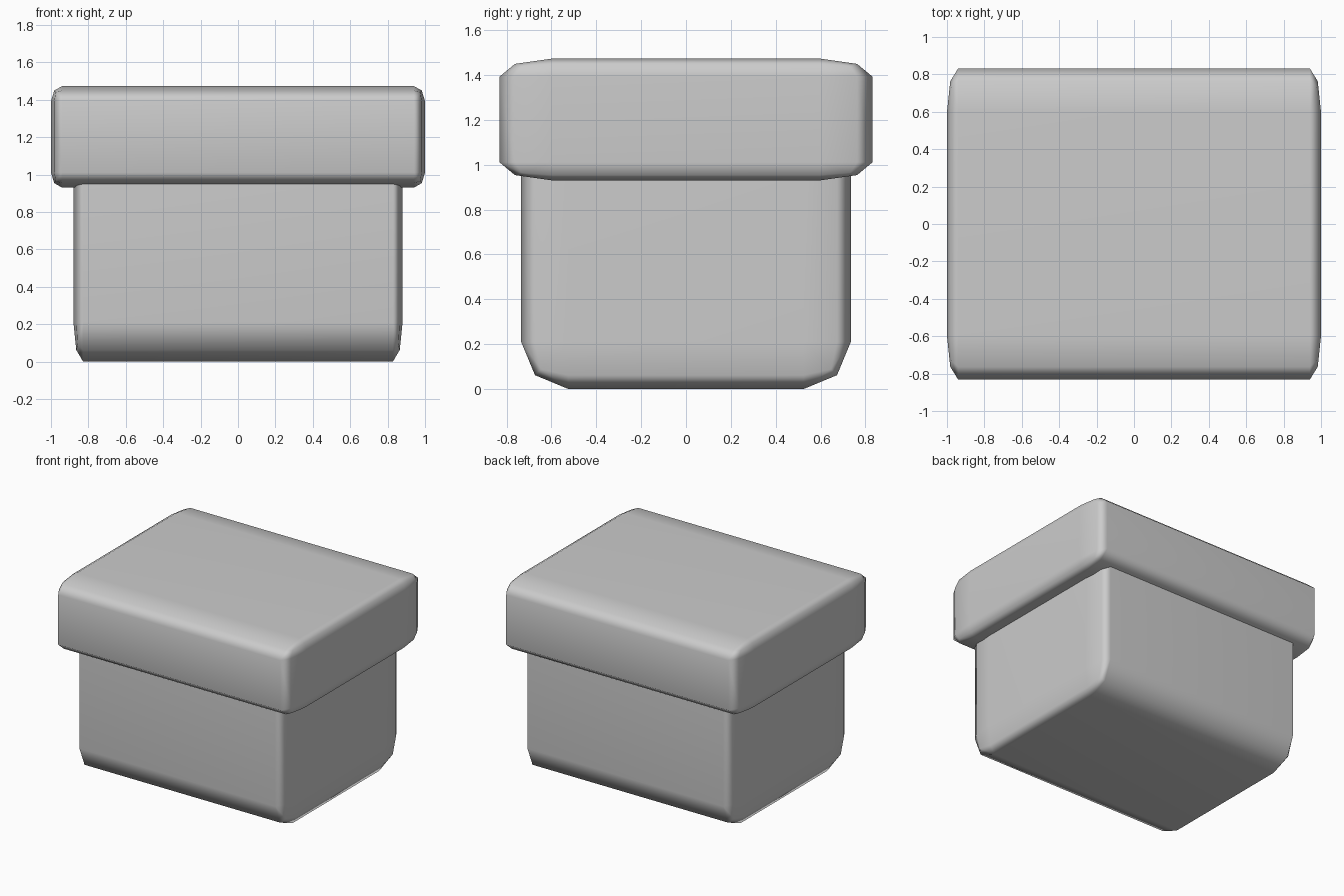
import bpy, bmesh
from mathutils import Vector

if "Cube" in bpy.data.objects:
    bpy.data.objects.remove(bpy.data.objects["Cube"])


def rounded_box(name, size, round_off, z_bottom):
    """Box with two-step rounded edges; round_off is the rounding along x, y, z."""
    bm = bmesh.new()
    bmesh.ops.create_cube(bm, size=1)
    # bevel in a space where the rounding is 1 unit, then squash to real size
    bmesh.ops.scale(bm, vec=[s / r for s, r in zip(size, round_off)], verts=bm.verts)
    bmesh.ops.bevel(bm, geom=bm.edges[:], offset=1, offset_type='OFFSET',
                    segments=2, profile=0.5, affect='EDGES')
    bmesh.ops.scale(bm, vec=round_off, verts=bm.verts)
    bmesh.ops.translate(bm, vec=Vector((0, 0, z_bottom + size[2] / 2)), verts=bm.verts)
    bmesh.ops.recalc_face_normals(bm, faces=bm.faces)
    for f in bm.faces:
        f.smooth = True
    mesh = bpy.data.meshes.new(name)
    bm.to_mesh(mesh)
    bm.free()
    obj = bpy.data.objects.new(name, mesh)
    bpy.context.collection.objects.link(obj)
    # keep the large faces flat-looking between soft edges
    obj.modifiers.new("flat_faces", 'WEIGHTED_NORMAL')
    return obj


# Body: its top is hidden inside the lid
rounded_box("box_body", (1.76, 1.47, 1.42), (0.052, 0.21, 0.21), 0)
# Overhanging lid
rounded_box("box_lid", (2.0, 1.664, 0.543), (0.06, 0.235, 0.081), 0.93)
